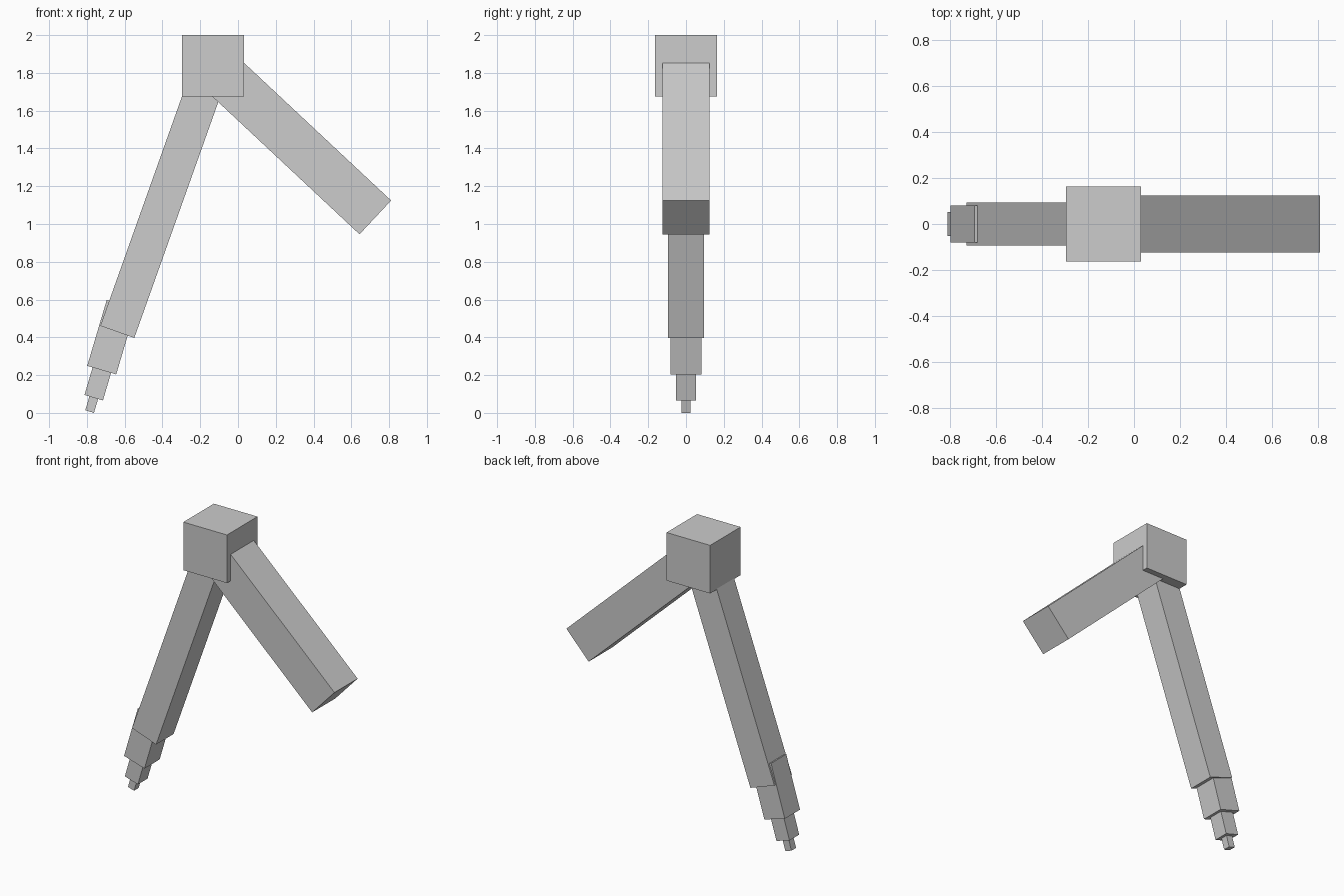
import bpy, bmesh, math
from mathutils import Matrix, Vector

if "Cube" in bpy.data.objects:
    bpy.data.objects.remove(bpy.data.objects["Cube"])

grey = bpy.data.materials.new("plain_grey")
grey.diffuse_color = (0.604, 0.604, 0.604, 1)
grey.use_nodes = True
grey.node_tree.nodes["Principled BSDF"].inputs["Base Color"].default_value = grey.diffuse_color


def bar(name, end, lean, width, depth, length):
    """Box whose lower end is centred on end=(x, z), leaning from vertical by lean degrees."""
    bm = bmesh.new()
    bmesh.ops.create_cube(bm, size=1)
    place = (Matrix.Translation(Vector((end[0], 0, end[1])))
             @ Matrix.Rotation(math.radians(lean), 4, 'Y')
             @ Matrix.Translation((0, 0, length / 2))
             @ Matrix.Diagonal((width, depth, length, 1)))
    bm.transform(place)
    mesh = bpy.data.meshes.new(name)
    bm.to_mesh(mesh)
    bm.free()
    mesh.materials.append(grey)
    bpy.context.collection.objects.link(bpy.data.objects.new(name, mesh))


# joint block at the top
bar("joint_block", (-0.132, 1.674), 0, 0.327, 0.327, 0.326)
# thick raised arm, sloping down to the right
bar("upper_arm", (0.727, 1.035), -46.9, 0.245, 0.248, 1.17)
# long leg, sloping down to the left
bar("long_leg", (-0.639, 0.429), 19.6, 0.191, 0.188, 1.47)
# stepped tip, each piece thinner than the last
bar("tip_sleeve", (-0.7215, 0.2265), 16.5, 0.16, 0.163, 0.363)
bar("tip_neck", (-0.764, 0.0805), 16.5, 0.102, 0.104, 0.22)
bar("tip_point", (-0.7855, 0.007), 16.5, 0.048, 0.049, 0.12)
